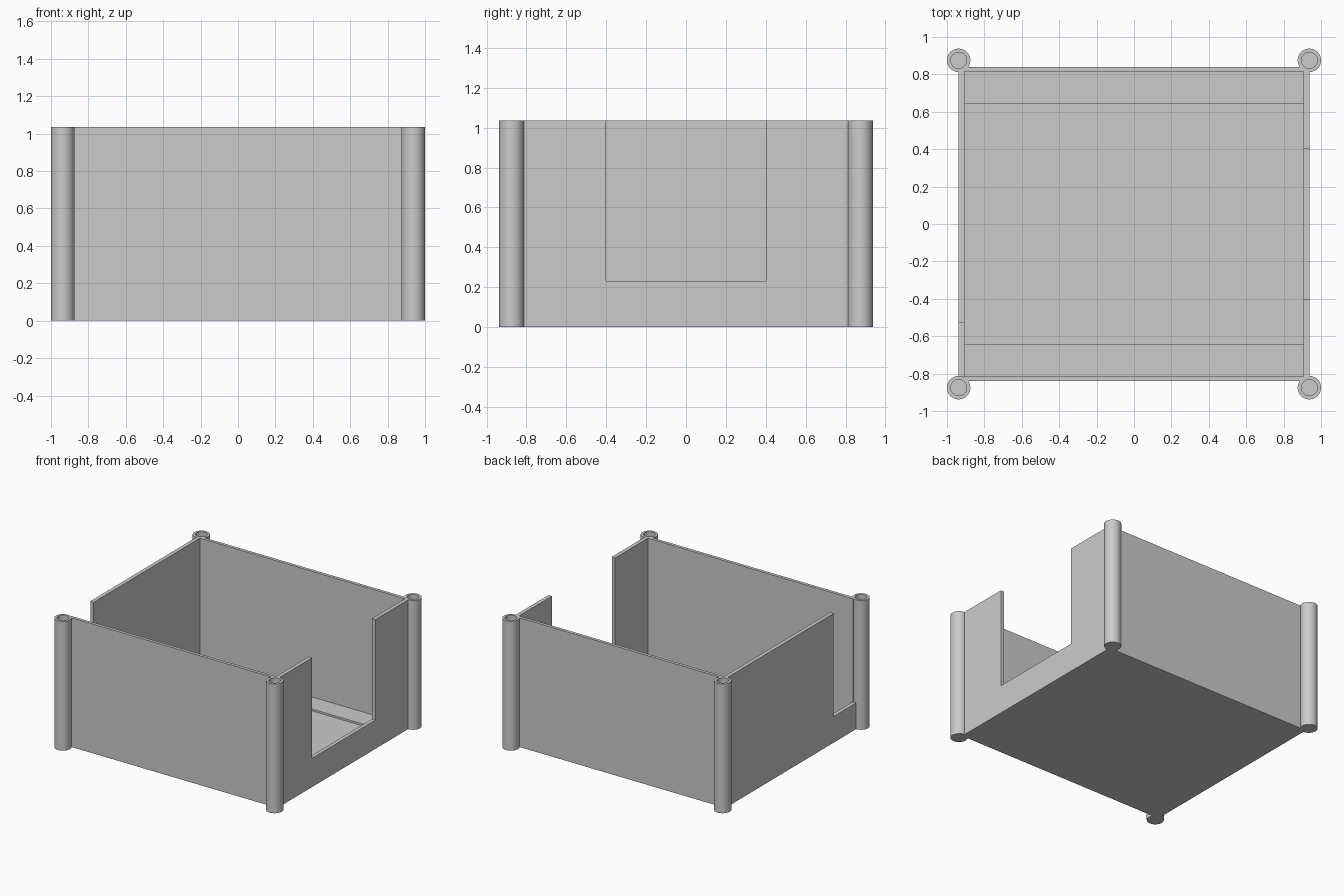
import bpy, bmesh, math

if "Cube" in bpy.data.objects:
    bpy.data.objects.remove(bpy.data.objects["Cube"])

H = 1.035                      # overall height
PX, PY, PR = 0.9375, 0.875, 0.0625   # post centres and radius
WX, WXI = 0.9375, 0.907        # side walls, outer and inner
WY, WYI = 0.84, 0.815          # front and back walls, outer and inner

grey = bpy.data.materials.new("plain grey")
grey.diffuse_color = (0.6, 0.6, 0.6, 1)
grey.use_nodes = True
grey.node_tree.nodes["Principled BSDF"].inputs["Base Color"].default_value = grey.diffuse_color


def finish(name, bm):
    bmesh.ops.recalc_face_normals(bm, faces=bm.faces[:])
    me = bpy.data.meshes.new(name)
    bm.to_mesh(me)
    bm.free()
    me.materials.append(grey)
    ob = bpy.data.objects.new(name, me)
    bpy.context.collection.objects.link(ob)
    return ob


def extrude_x(name, profile, x0, x1):
    """Extrude a (y, z) outline from x0 to x1."""
    bm = bmesh.new()
    f = bm.faces.new([bm.verts.new((x0, y, z)) for y, z in profile])
    r = bmesh.ops.extrude_face_region(bm, geom=[f])
    verts = [v for v in r["geom"] if isinstance(v, bmesh.types.BMVert)]
    bmesh.ops.translate(bm, verts=verts, vec=(x1 - x0, 0, 0))
    return finish(name, bm)


# Floor: sunken middle with a raised strip along the front and back
S, LOW, HIGH = 0.645, 0.014, 0.029
extrude_x("floor", [(-WYI, 0), (WYI, 0), (WYI, HIGH), (S, HIGH), (S, LOW),
                    (-S, LOW), (-S, HIGH), (-WYI, HIGH)], -WXI, WXI)

# Front and back walls, ending inside the posts
for name, s in (("front_wall", -1), ("back_wall", 1)):
    extrude_x(name, [(s * WYI, 0), (s * WY, 0), (s * WY, H), (s * WYI, H)],
              -0.91, 0.91)

# Right wall with a central opening
E = 0.825
extrude_x("right_wall", [(-E, 0), (E, 0), (E, H), (0.4, H), (0.4, 0.23),
                         (-0.4, 0.23), (-0.4, H), (-E, H)], WXI, WX)

# Left wall with an opening beside the front corner
extrude_x("left_wall", [(-E, 0), (E, 0), (E, H), (-0.53, H), (-0.53, 0.21),
                        (-E, 0.21)], -WX, -WXI)


def post(name, cx, cy, n=64):
    """Round post with a recessed socket in its top, lathed from a profile."""
    bm = bmesh.new()
    rings = []
    for r, z in ((PR, 0), (PR, H), (0.043, H), (0.043, H - 0.04)):
        rings.append([bm.verts.new((cx + r * math.cos(2 * math.pi * i / n),
                                    cy + r * math.sin(2 * math.pi * i / n), z))
                      for i in range(n)])
    for a, b in zip(rings, rings[1:]):
        for i in range(n):
            j = (i + 1) % n
            bm.faces.new((a[i], a[j], b[j], b[i]))
    bm.faces.new(rings[0])
    bm.faces.new(rings[-1])
    ob = finish(name, bm)
    bpy.ops.object.select_all(action="DESELECT")
    ob.select_set(True)
    bpy.context.view_layer.objects.active = ob
    bpy.ops.object.shade_smooth_by_angle(angle=math.radians(30))


# Corner posts
for fb, sy in (("front", -1), ("back", 1)):
    for lr, sx in (("left", -1), ("right", 1)):
        post(f"{fb}_{lr}_post", sx * PX, sy * PY)
